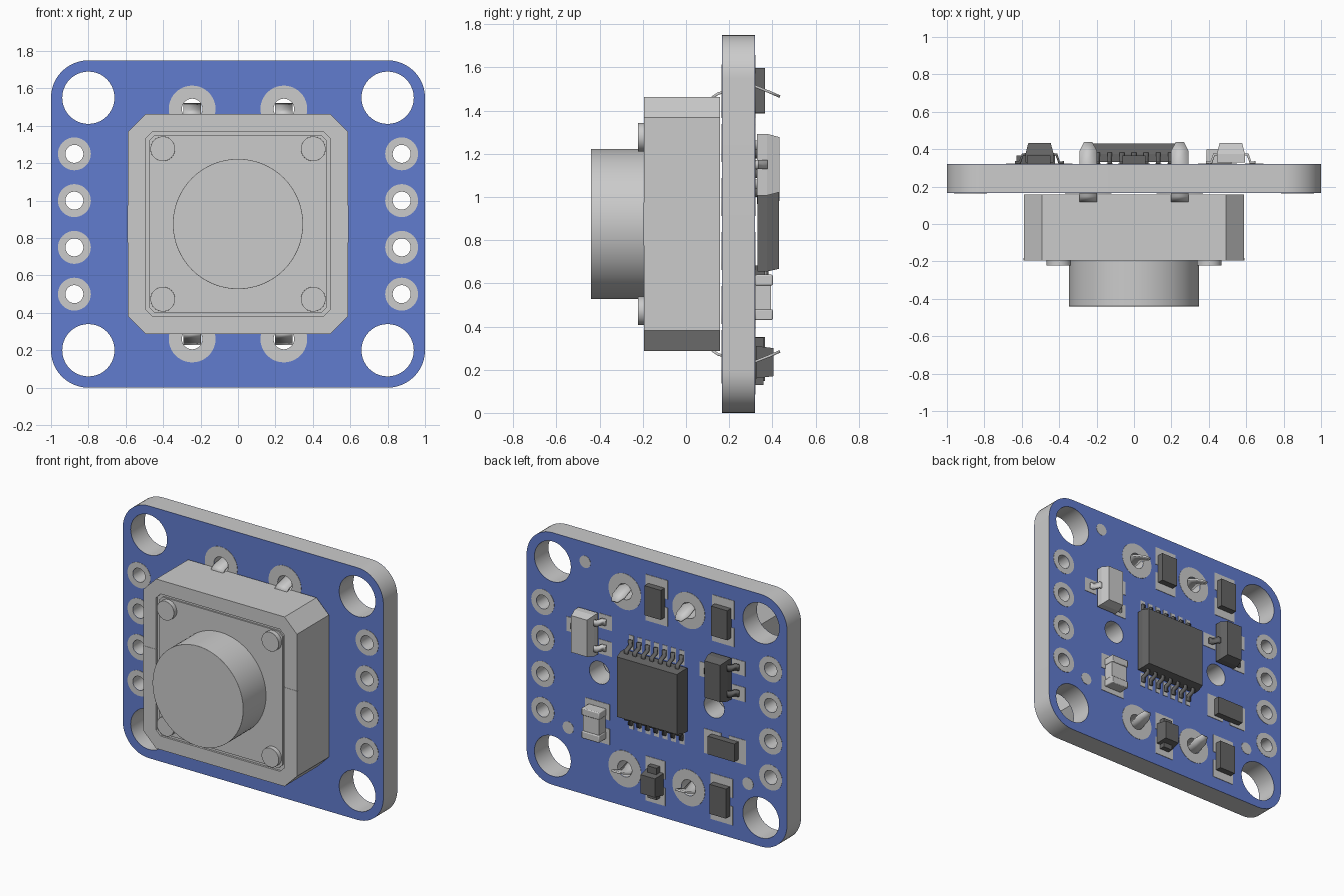
import bpy, bmesh
from math import sin, cos, pi, radians

if "Cube" in bpy.data.objects:
    bpy.data.objects.remove(bpy.data.objects["Cube"])

def material(name, col):
    m = bpy.data.materials.new(name)
    m.diffuse_color = (*col, 1)
    m.use_nodes = True
    m.node_tree.nodes["Principled BSDF"].inputs["Base Color"].default_value = m.diffuse_color
    return m

BLUE = material("blue_mask", (0.12, 0.2, 0.62))
BLACK = material("black_plastic", (0.13, 0.13, 0.13))
CZ = 0.875                 # board centre height
F, B = 0.166, 0.32         # board front and back faces

def finish(name, bm, mat=None, bevel=0, segs=2):
    me = bpy.data.meshes.new(name)
    bmesh.ops.recalc_face_normals(bm, faces=bm.faces)
    bm.to_mesh(me)
    bm.free()
    ob = bpy.data.objects.new(name, me)
    bpy.context.collection.objects.link(ob)
    if mat:
        me.materials.append(mat)
    if bevel:
        m = ob.modifiers.new("bevel", 'BEVEL')
        m.width, m.segments, m.limit_method, m.angle_limit = bevel, segs, 'ANGLE', 0.7
    return ob

def circle(x, z, r, n=40):
    return [(x + r * cos(2 * pi * i / n), z + r * sin(2 * pi * i / n)) for i in range(n)]

def octagon(h, c):
    q = [(h, c - h), (h, h - c), (h - c, h), (c - h, h), (-h, h - c), (-h, c - h), (c - h, -h), (h - c, -h)]
    return [(x, z + CZ) for x, z in q]

def plate(name, outer, holes, y0, y1, mat=None, bevel=0, segs=2):
    """Flat outline with holes in the x-z plane, filled and extruded from y0 to y1."""
    cu = bpy.data.curves.new(name, 'CURVE')
    cu.dimensions, cu.fill_mode, cu.extrude = '2D', 'BOTH', (y1 - y0) / 2
    for loop in [outer] + holes:
        s = cu.splines.new('POLY')
        s.points.add(len(loop) - 1)
        for p, (x, z) in zip(s.points, loop):
            p.co = (x, z, 0, 1)
        s.use_cyclic_u = True
    tmp = bpy.data.objects.new("tmp", cu)
    bpy.context.collection.objects.link(tmp)
    bpy.context.view_layer.update()
    me = bpy.data.meshes.new_from_object(tmp.evaluated_get(bpy.context.evaluated_depsgraph_get()))
    bm = bmesh.new()
    bm.from_mesh(me)
    bpy.data.objects.remove(tmp)
    bpy.data.curves.remove(cu)
    bpy.data.meshes.remove(me)
    bmesh.ops.remove_doubles(bm, verts=bm.verts, dist=1e-5)
    for v in bm.verts:
        x, z, d = v.co
        v.co = (x, (y0 + y1) / 2 - d, z)
    return finish(name, bm, mat, bevel, segs)

def block(name, x, z, w, h, y0, y1, mat=None, taper=0, bevel=0):
    """Box centred on x, z; its back face is drawn in by taper."""
    bm = bmesh.new()
    bmesh.ops.create_cube(bm, size=1)
    for v in bm.verts:
        back = v.co.y > 0
        k = taper * 2 if back else 0
        v.co = (x + v.co.x * (w - k), y1 if back else y0, z + v.co.z * (h - k))
    return finish(name, bm, mat, bevel)

def ribbon(name, path, centre, widths, thick, axis, mat=None):
    """Bent metal strip: path of (a, y), a along axis, width across the other axis."""
    bm = bmesh.new()
    rows = []
    for (a, y), w in zip(path, widths):
        row = []
        for s in (-0.5, 0.5):
            c = centre + s * w
            row.append(bm.verts.new((a, y, c) if axis == 'x' else (c, y, a)))
        rows.append(row)
    for p, q in zip(rows, rows[1:]):
        bm.faces.new((p[0], p[1], q[1], q[0]))
    ob = finish(name, bm, mat)
    m = ob.modifiers.new("thickness", 'SOLIDIFY')
    m.thickness, m.offset = thick, 0
    return ob

# circuit board: grey core with a thin blue layer on each face
outline = []
for k, (x, z) in enumerate([(0.8, 1.55), (-0.8, 1.55), (-0.8, 0.2), (0.8, 0.2)]):
    for i in range(13):
        a = k * pi / 2 + i * pi / 24
        outline.append((x + 0.2 * cos(a), z + 0.2 * sin(a)))
pins = [(sx * 0.875, 0.5 + 0.25 * i) for sx in (-1, 1) for i in range(4)]
switch_pins = [(sx * 0.245, CZ + sz * 0.615) for sx in (-1, 1) for sz in (-1, 1)]
holes = [circle(sx * 0.8, z, 0.14) for sx in (-1, 1) for z in (0.2, 1.55)]
holes += [circle(sx * 0.44, CZ, 0.078) for sx in (-1, 1)]
holes += [circle(x, z, 0.048) for x, z in pins] + [circle(x, z, 0.055) for x, z in switch_pins]
plate("board_core", outline, holes, F + 0.002, B - 0.002)
plate("front_mask", outline, holes, F, F + 0.002, BLUE)
plate("back_mask", outline, holes, B - 0.002, B, BLUE)

# solder rings on both faces, and round marks on the back
for y0, side in ((F - 0.002, "front"), (B, "back")):
    for x, z in pins:
        plate(side + "_pin_ring", circle(x, z, 0.088), [circle(x, z, 0.048)], y0, y0 + 0.002)
    for x, z in switch_pins:
        plate(side + "_switch_ring", circle(x, z, 0.125), [circle(x, z, 0.055)], y0, y0 + 0.002)
for x, z in ((0.55, 1.615), (0.68, 0.43), (-0.7, 0.41)):
    plate("alignment_mark", circle(x, z, 0.042), [], B, B + 0.002)

# push switch: housing, recessed cover, side tabs, rivets and button
plate("switch_housing", octagon(0.588, 0.095), [], -0.18, 0.157)
plate("switch_front_rim", octagon(0.588, 0.095), [octagon(0.493, 0.035)], -0.194, -0.18)
plate("switch_cover", octagon(0.475, 0.03), [], -0.19, -0.18)
for sx in (-1, 1):
    block("switch_side_tab", sx * 0.541, CZ, 0.1, 0.2, -0.196, -0.183)
    for sz in (-1, 1):
        plate("switch_rivet", circle(sx * 0.402, CZ + sz * 0.402, 0.066), [], -0.222, -0.18, bevel=0.012)
plate("switch_button", circle(0, CZ, 0.348, 72), [], -0.44, -0.185, bevel=0.022, segs=3)

# switch legs passing through the board
for sx in (-1, 1):
    for sz in (-1, 1):
        path = [(CZ + sz * d, y) for d, y in ((0.585, 0.12), (0.605, 0.15), (0.64, 0.315), (0.61, 0.39), (0.59, 0.435))]
        ribbon("switch_leg", path, sx * 0.245, (0.092, 0.092, 0.092, 0.092, 0.045), 0.012, 'z')

def pads(x, z, w, h, upright=True):
    """Pair of solder pads with a small gap between them."""
    for s in (-1, 1):
        if upright:
            block("solder_pad", x, z + s * (h / 4 + 0.015), w, h / 2 - 0.03, B, B + 0.003)
        else:
            block("solder_pad", x + s * (w / 4 + 0.015), z, w / 2 - 0.03, h, B, B + 0.003)

# resistors
for x, z in ((0.0, 1.495), (-0.51, 1.49), (-0.5, 0.25)):
    pads(x, z, 0.17, 0.32)
    block("resistor", x, z, 0.125, 0.205, B, 0.366, BLACK)
pads(-0.525, 0.62, 0.32, 0.17, False)
block("resistor_flat", -0.525, 0.62, 0.205, 0.125, B, 0.366, BLACK)

# capacitor with raised end caps
pads(0.455, 0.535, 0.19, 0.28)
block("capacitor_body", 0.455, 0.535, 0.125, 0.15, B, 0.393)
for s in (-1, 1):
    block("capacitor_end", 0.455, 0.535 + s * 0.08, 0.135, 0.05, B, 0.402, bevel=0.006)

# diode
pads(0.01, 0.24, 0.15, 0.31)
block("diode_legs", 0.01, 0.24, 0.07, 0.22, B, 0.36, BLACK)
block("diode_body", 0.01, 0.235, 0.13, 0.15, B + 0.005, 0.405, BLACK, taper=0.01)

# three-legged packages: two legs toward -x, one toward +x
for x, z, mat, name in ((-0.505, 1.11, BLACK, "black_transistor"), (0.518, 1.15, None, "grey_transistor")):
    block(name + "_lower", x, z, 0.15, 0.285, B + 0.01, 0.375, mat)
    block(name + "_upper", x, z, 0.15, 0.285, 0.375, 0.433, mat, taper=0.015)
    for s, dz in ((-1, -0.09), (-1, 0.09), (1, 0)):
        path = [(x + s * d, y) for d, y in ((0.06, 0.372), (0.09, 0.372), (0.105, 0.329), (0.132, 0.329))]
        ribbon(name + "_leg", path, z + dz, (0.042,) * 4, 0.014, 'x', mat)
        block("solder_pad", x + s * 0.125, z + dz, 0.1, 0.1, B, B + 0.003)

# main chip with seven legs above and below
block("chip_lower", 0, CZ, 0.485, 0.44, B + 0.012, 0.375, BLACK)
block("chip_upper", 0, CZ, 0.485, 0.44, 0.375, 0.43, BLACK, taper=0.012)
for i in range(7):
    x = (i - 3) * 0.065
    for s in (-1, 1):
        path = [(CZ + s * d, y) for d, y in ((0.2, 0.375), (0.24, 0.375), (0.258, 0.33), (0.295, 0.33))]
        ribbon("chip_leg", path, x, (0.026,) * 4, 0.014, 'z', BLACK)
        block("chip_pad", x, CZ + s * 0.275, 0.036, 0.1, B, B + 0.003)

# smooth the round parts and keep hard edges
obs = [o for o in bpy.context.scene.objects if o.type == 'MESH']
for o in obs:
    o.select_set(True)
bpy.context.view_layer.objects.active = obs[0]
bpy.ops.object.shade_smooth_by_angle(angle=radians(30))
